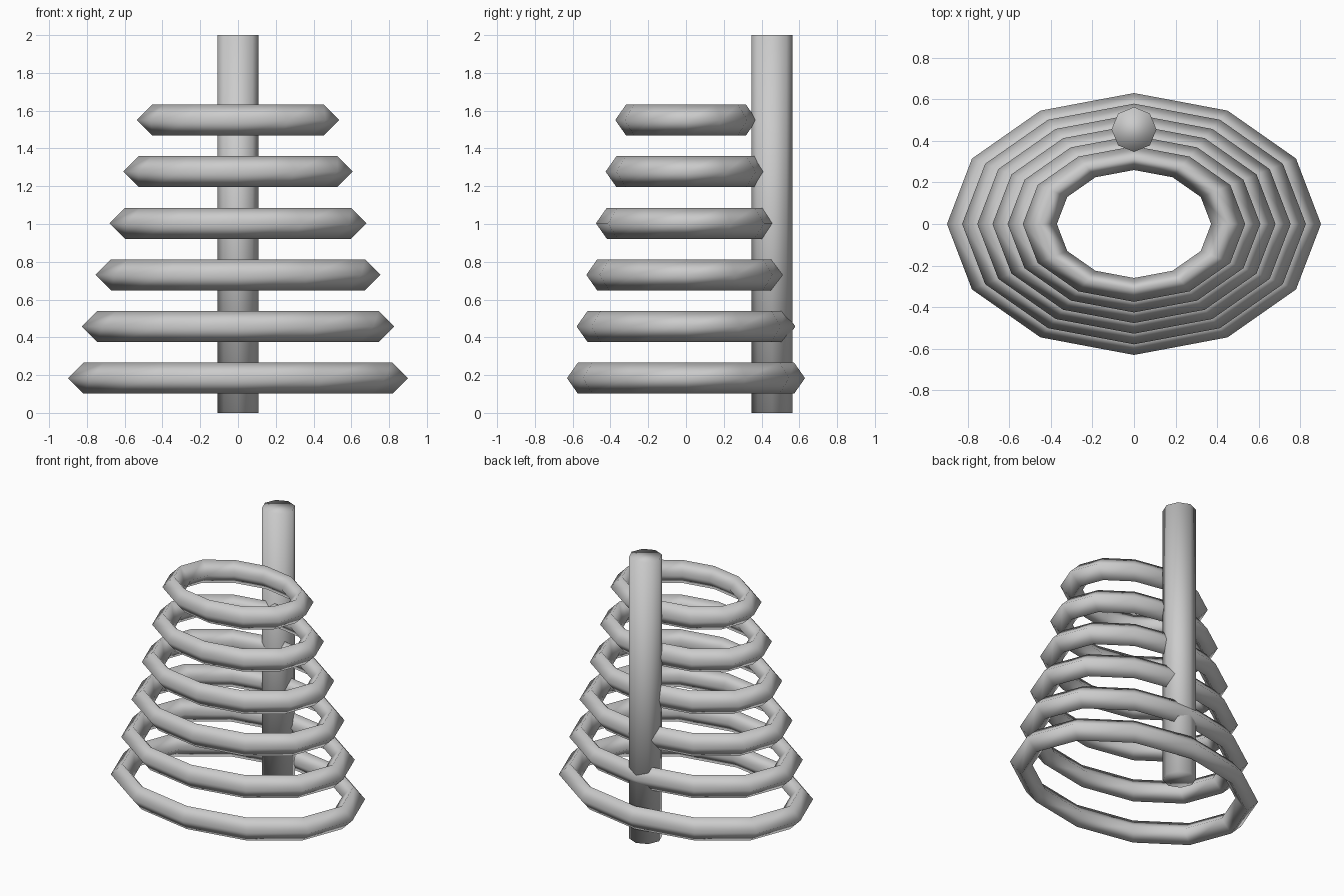
import bpy

if "Cube" in bpy.data.objects:
    bpy.data.objects.remove(bpy.data.objects["Cube"])

RINGS = 6
TUBE = 0.082      # half thickness of a rib
DEPTH = 0.7       # front-to-back squash of the ribs


def smooth(obj, name):
    obj.name = name
    for p in obj.data.polygons:
        p.use_smooth = True


# Upright post at the back, eight-sided
bpy.ops.mesh.primitive_cylinder_add(vertices=8, radius=0.108, depth=2.0,
                                    location=(0, 0.455, 1.0))
smooth(bpy.context.object, "spine_post")

# Stack of oval rings with a diamond section, shrinking upwards
for i in range(RINGS):
    outer = 0.9 - 0.073 * i
    bpy.ops.mesh.primitive_torus_add(major_segments=12, minor_segments=4,
                                     major_radius=outer - TUBE, minor_radius=TUBE,
                                     location=(0, 0, 0.184 + 0.2733 * i))
    ring = bpy.context.object
    ring.scale = (1, DEPTH, 1)
    smooth(ring, f"rib_ring_{i + 1}")
